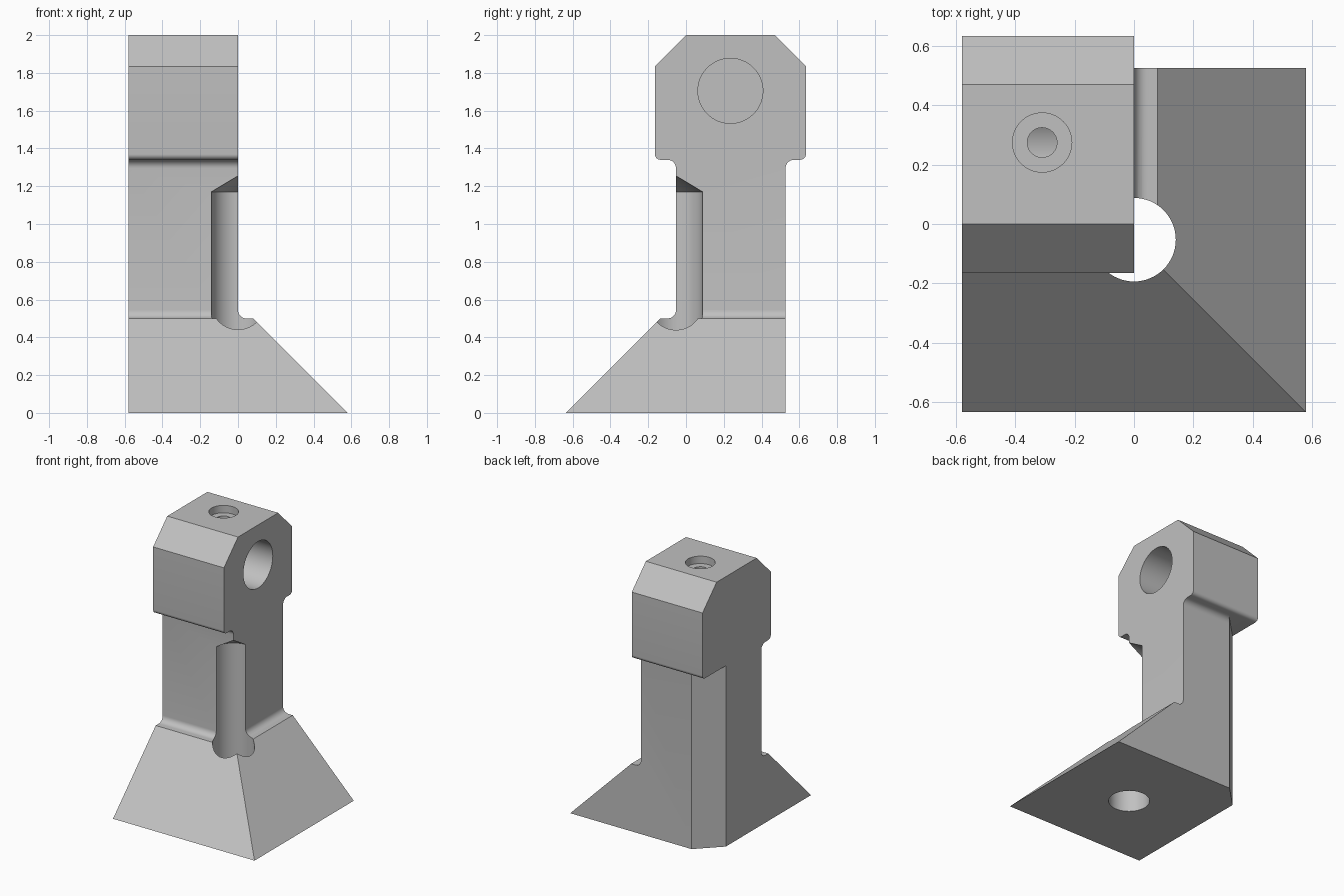
import bpy, bmesh
from math import cos, sin, pi, radians
from mathutils import Matrix, Vector

cube = bpy.data.objects.get("Cube")
if cube:
    bpy.data.objects.remove(cube, do_unlink=True)

steel = bpy.data.materials.new("plain grey")
steel.use_nodes = True
GREY = (0.53, 0.53, 0.53, 1)
steel.diffuse_color = GREY
steel.node_tree.nodes["Principled BSDF"].inputs["Base Color"].default_value = GREY


def finish(name, bm):
    bmesh.ops.recalc_face_normals(bm, faces=bm.faces)
    mesh = bpy.data.meshes.new(name)
    bm.to_mesh(mesh)
    bm.free()
    mesh.materials.append(steel)
    obj = bpy.data.objects.new(name, mesh)
    bpy.context.collection.objects.link(obj)
    return obj


def arc(u, v, r, start, end, steps=8):
    """Points on an arc, angles in degrees."""
    angles = [radians(start + (end - start) * i / steps) for i in range(steps + 1)]
    return [(u + r * cos(a), v + r * sin(a)) for a in angles]


def extrude(name, points, place, along):
    """Prism from a flat outline, placed in space by a function."""
    bm = bmesh.new()
    face = bm.faces.new([bm.verts.new(place(u, v)) for u, v in points])
    new = bmesh.ops.extrude_face_region(bm, geom=[face])["geom"]
    moved = [g for g in new if isinstance(g, bmesh.types.BMVert)]
    bmesh.ops.translate(bm, verts=moved, vec=along)
    return finish(name, bm)


def lathe(name, profile, matrix, sides=64):
    """Solid of revolution about z, closed on the axis."""
    bm = bmesh.new()
    points = [(0, profile[0][1])] + profile
    if points[-1][0] > 0:
        points.append((0, points[-1][1]))
    verts = [bm.verts.new((r, 0, z)) for r, z in points]
    edges = [bm.edges.new(pair) for pair in zip(verts, verts[1:])]
    bmesh.ops.spin(bm, geom=verts + edges, cent=(0, 0, 0), axis=(0, 0, 1),
                   angle=2 * pi, steps=sides)
    bmesh.ops.remove_doubles(bm, verts=bm.verts, dist=0.0001)
    bm.transform(matrix)
    return finish(name, bm)


def combine(target, tool, operation):
    mod = target.modifiers.new(operation, "BOOLEAN")
    mod.operation = operation
    mod.solver = "EXACT"
    mod.object = tool
    bpy.context.view_layer.objects.active = target
    bpy.ops.object.modifier_apply(modifier=mod.name)
    bpy.data.objects.remove(tool, do_unlink=True)


# Main dimensions
SIDE, FRONT, BACK = -0.58, -0.053, 0.527
HEAD_FRONT, HEAD_BACK = -0.165, 0.635
FOOT, NECK, TOP = 0.5, 1.34, 2.0
CHAMFER, FILLET, ROUND = 0.165, 0.045, 0.03

# Side outline: sloped foot, column and overhanging head
side = [(-0.635, 0), (BACK, 0)]
side += arc(BACK + FILLET, NECK - FILLET, FILLET, 180, 90)
side += arc(HEAD_BACK - ROUND, NECK + ROUND, ROUND, -90, 0)
side += [(HEAD_BACK, TOP - CHAMFER), (HEAD_BACK - CHAMFER, TOP),
         (HEAD_FRONT + CHAMFER, TOP), (HEAD_FRONT, TOP - CHAMFER)]
side += arc(HEAD_FRONT + ROUND, NECK + ROUND, ROUND, 180, 270)
side += arc(FRONT - FILLET, NECK - FILLET, FILLET, 90, 0)
side += arc(FRONT - FILLET, FOOT + FILLET, FILLET, 0, -90)
side += [(-0.135, FOOT)]
bracket = extrude("bracket", side, lambda u, v: (SIDE, u, v), Vector((1.4, 0, 0)))

# Front outline trims the column and slopes the other side of the foot
front = [(-0.8, -0.1), (0.68, -0.1), (0.08, FOOT)]
front += arc(FILLET, FOOT + FILLET, FILLET, 270, 180)
front += [(0, 2.2), (-0.8, 2.2)]
trim = extrude("front_trim", front, lambda u, v: (u, -1, v), Vector((0, 2, 0)))
combine(bracket, trim, "INTERSECT")

# Chamfer down the outer back corner, below the head
reach = CHAMFER + 0.3
corner = [(SIDE - 0.3, BACK - reach), (SIDE + reach, BACK + 0.3), (SIDE - 0.3, BACK + 0.3)]
wedge = extrude("corner_wedge", corner, lambda u, v: (u, v, -0.1),
                Vector((0, 0, NECK + 0.1)))
combine(bracket, wedge, "DIFFERENCE")

# Drilled hole rising from below, opening along the column corner
drill = lathe("corner_drill", [(0.141, -0.1), (0.141, 1.17), (0, 1.255)],
              Matrix.Translation((0, FRONT, 0)))
combine(bracket, drill, "DIFFERENCE")

# Blind cross bore in the head
bore = lathe("head_bore", [(0.172, -0.48), (0.172, 0.1)],
             Matrix.Translation((0, 0.235, 1.705)) @ Matrix.Rotation(pi / 2, 4, "Y"))
combine(bracket, bore, "DIFFERENCE")

# Counterbored screw hole in the top
screw = lathe("screw_hole", [(0.05, 1.72), (0.05, 1.945), (0.1, 1.945), (0.1, 2.1)],
              Matrix.Translation((-0.31, 0.275, 0)))
combine(bracket, screw, "DIFFERENCE")

bpy.ops.object.select_all(action="DESELECT")
bracket.select_set(True)
bpy.context.view_layer.objects.active = bracket
bpy.ops.object.shade_smooth_by_angle(angle=radians(25))
